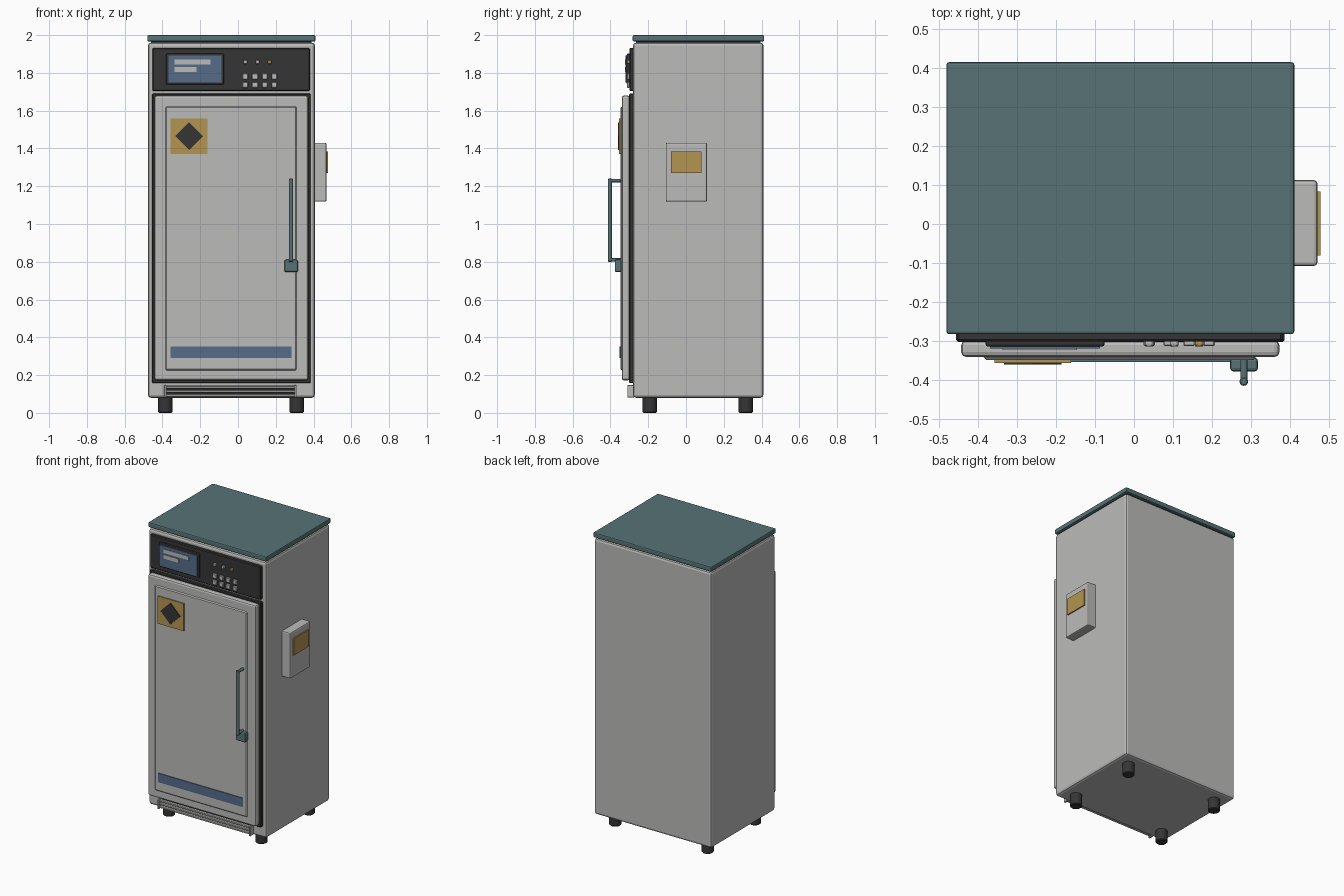
import bpy
import math
from mathutils import Vector

cube = bpy.data.objects.get("Cube")
if cube:
    bpy.data.objects.remove(cube, do_unlink=True)


def material(name, rgb):
    m = bpy.data.materials.new(name)
    m.use_nodes = True
    m.diffuse_color = (*rgb, 1)
    bsdf = next(n for n in m.node_tree.nodes if n.type == "BSDF_PRINCIPLED")
    bsdf.inputs["Base Color"].default_value = (*rgb, 1)
    return m


GREY = material("light grey", (0.50, 0.50, 0.49))
DARK = material("charcoal", (0.036, 0.036, 0.037))
TEAL = material("teal", (0.095, 0.17, 0.18))
BLUE = material("slate blue", (0.09, 0.15, 0.25))
AMBER = material("amber", (0.45, 0.30, 0.08))


def finish(ob, name, mat, bevel, segments=1):
    ob.name = name
    ob.data.materials.append(mat)
    if bevel:
        mod = ob.modifiers.new("Bevel", "BEVEL")
        mod.width = bevel
        mod.segments = segments
        mod.limit_method = "ANGLE"
    return ob


def box(name, mat, x, y, z, bevel=0.0, segments=1):
    """Box from (low, high) pairs on each axis."""
    centre = [sum(p) / 2 for p in (x, y, z)]
    size = Vector([p[1] - p[0] for p in (x, y, z)])
    bpy.ops.mesh.primitive_cube_add(size=1, location=centre)
    ob = bpy.context.object
    for v in ob.data.vertices:
        v.co = v.co * size
    return finish(ob, name, mat, bevel, segments)


def rod(name, mat, start, end, radius, sides=16, bevel=0.0):
    """Cylinder between two points."""
    a, b = Vector(start), Vector(end)
    bpy.ops.mesh.primitive_cylinder_add(vertices=sides, radius=radius,
                                        depth=(b - a).length, location=(a + b) / 2)
    ob = bpy.context.object
    ob.rotation_euler = (b - a).to_track_quat("Z", "Y").to_euler()
    finish(ob, name, mat, bevel)
    bpy.ops.object.shade_smooth_by_angle(angle=math.radians(40))
    return ob


# Cabinet and lid
box("cabinet", GREY, (-0.477, 0.407), (-0.28, 0.41), (0.08, 1.96), 0.016, 2)
box("lid", TEAL, (-0.48, 0.41), (-0.282, 0.414), (1.966, 2.0), 0.007, 2)
box("lid_seam", DARK, (-0.46, 0.39), (-0.265, 0.395), (1.955, 1.97))

# Feet
for side, x in (("right", -0.385), ("left", 0.311)):
    for end, y in (("front", -0.192), ("back", 0.317)):
        rod(f"{end}_{side}_foot", DARK, (x, y, 0), (x, y, 0.085), 0.038, 20, 0.005)

# Door with gasket and raised panel
box("door_gasket", DARK, (-0.455, 0.385), (-0.302, -0.275), (0.157, 1.69), 0.005)
box("door", GREY, (-0.442, 0.372), (-0.34, -0.298), (0.172, 1.68), 0.012, 2)
box("door_panel", GREY, (-0.385, 0.311), (-0.348, -0.335), (0.225, 1.622), 0.007)

# Door markings
box("door_stripe", BLUE, (-0.357, 0.283), (-0.353, -0.345), (0.29, 0.351))
box("warning_sign", AMBER, (-0.357, -0.161), (-0.355, -0.346), (1.37, 1.558))
diamond = box("warning_diamond", DARK, (-0.311, -0.207), (-0.36, -0.352), (1.413, 1.517))
diamond.rotation_euler.y = math.pi / 4

# Handle and latch
HX, HY = 0.281, -0.403
box("latch", TEAL, (0.246, 0.317), (-0.377, -0.342), (0.745, 0.811), 0.008, 2)
rod("handle_grip", TEAL, (HX, HY, 0.80), (HX, HY, 1.24), 0.011, 12, 0.003)
for label, z in (("upper", 1.23), ("lower", 0.81)):
    rod(f"{label}_handle_post", TEAL, (HX, -0.34, z), (HX, HY, z), 0.009, 12)

# Control panel and display
box("control_panel", DARK, (-0.453, 0.38), (-0.3, -0.275), (1.704, 1.932), 0.005)
box("display_bezel", DARK, (-0.38, -0.075), (-0.314, -0.295), (1.738, 1.902), 0.007, 2)
box("display_screen", BLUE, (-0.368, -0.087), (-0.319, -0.311), (1.749, 1.891))
for i, (right, z) in enumerate(((-0.146, 1.857), (-0.221, 1.819))):
    box(f"display_line_{i + 1}", GREY, (-0.336, right), (-0.322, -0.317),
        (z - 0.013, z + 0.013))

# Buttons and indicator lamps
for row, z in enumerate((1.781, 1.737)):
    for col in range(4):
        x = 0.039 + col * 0.051
        box(f"button_{row + 1}_{col + 1}", GREY, (x - 0.015, x + 0.015),
            (-0.312, -0.298), (z - 0.016, z + 0.016), 0.003)
for i, mat in enumerate((GREY, GREY, AMBER)):
    x = 0.039 + i * 0.064
    rod(f"lamp_{i + 1}", mat, (x, -0.298, 1.858), (x, -0.313, 1.858), 0.012, 12, 0.003)

# Ventilation grille under the door
box("grille_recess", DARK, (-0.38, 0.30), (-0.284, -0.27), (0.09, 0.145))
for side, x in (("right", -0.385), ("left", 0.305)):
    box(f"{side}_grille_bracket", GREY, (x - 0.006, x + 0.006), (-0.311, -0.275),
        (0.082, 0.147), 0.002)
for i in range(3):
    z = 0.094 + i * 0.021
    box(f"grille_bar_{i + 1}", GREY, (-0.385, 0.305), (-0.302, -0.28),
        (z - 0.006, z + 0.006), 0.002)

# Side control box
box("side_box", GREY, (0.40, 0.469), (-0.107, 0.112), (1.118, 1.43), 0.008, 2)
box("side_box_label", AMBER, (0.468, 0.477), (-0.08, 0.083), (1.27, 1.385))
